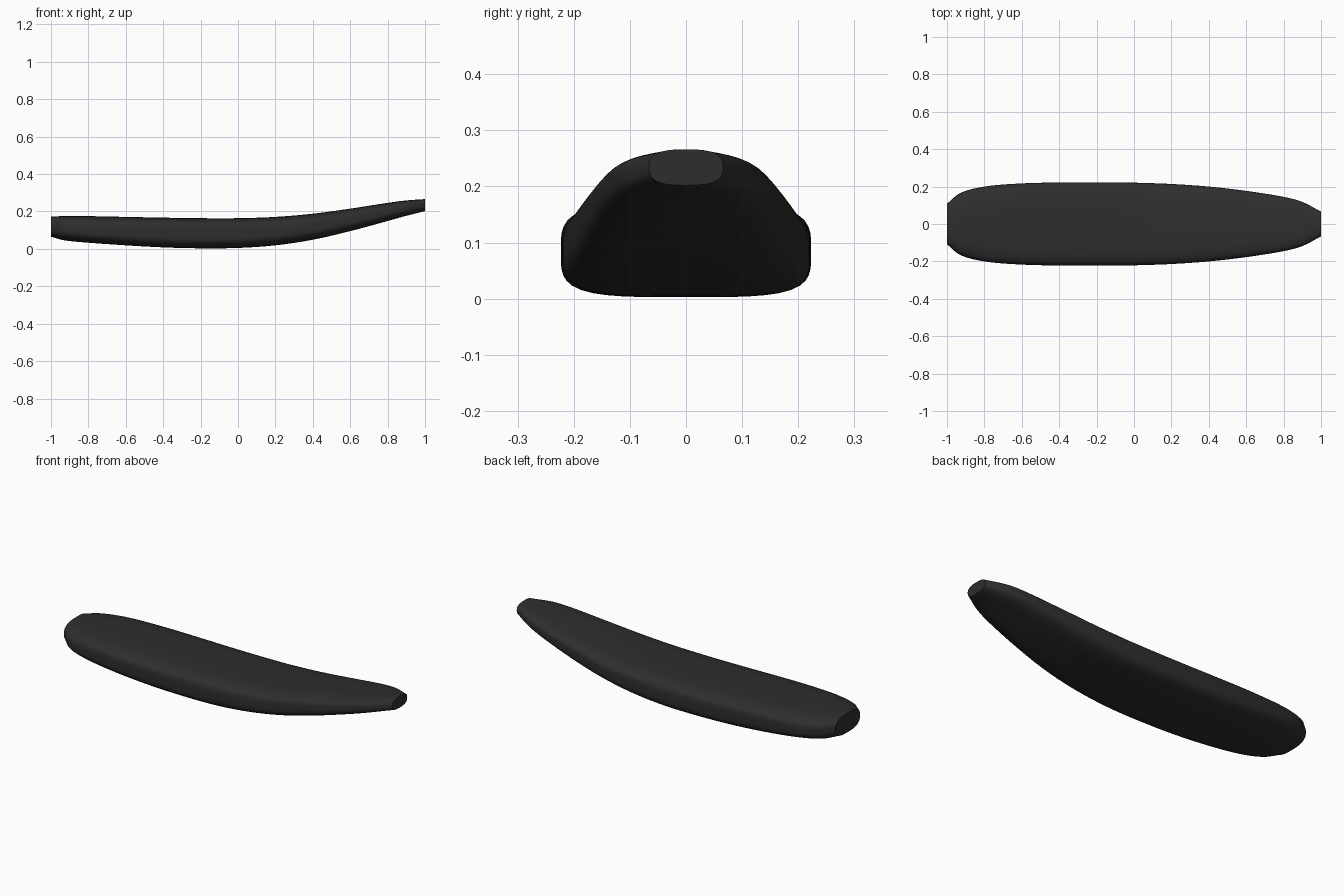
import bpy, bmesh, math

if "Cube" in bpy.data.objects:
    bpy.data.objects.remove(bpy.data.objects["Cube"])

mat = bpy.data.materials.new("charcoal")
mat.diffuse_color = (0.027, 0.027, 0.027, 1)
mat.use_nodes = True
mat.node_tree.nodes["Principled BSDF"].inputs["Base Color"].default_value = mat.diffuse_color

# Stations along the board: x, half width, bottom z, top z, corner squareness
STATIONS = [
    (-1.0, 0.108, 0.065, 0.173, 2.8), (-0.93, 0.165, 0.046, 0.175, 3.0),
    (-0.8, 0.200, 0.033, 0.175, 3.4), (-0.6, 0.217, 0.019, 0.171, 3.8),
    (-0.4, 0.222, 0.008, 0.167, 4.0), (-0.2, 0.223, 0.003, 0.164, 4.0),
    (0.0, 0.221, 0.005, 0.164, 4.0), (0.2, 0.214, 0.019, 0.171, 3.8),
    (0.4, 0.200, 0.049, 0.188, 3.6), (0.6, 0.177, 0.095, 0.215, 3.4),
    (0.8, 0.145, 0.149, 0.246, 3.2), (0.9, 0.118, 0.177, 0.259, 3.0),
    (1.0, 0.066, 0.202, 0.266, 2.8),
]
STEPS, SIDES = 5, 64


def smooth(i, t):
    """Hermite curve through the stations, allowing uneven spacing."""
    def slope(k):
        a, b = STATIONS[max(k - 1, 0)], STATIONS[min(k + 1, len(STATIONS) - 1)]
        return [(q - p) / (b[0] - a[0]) for p, q in zip(a, b)]
    a, b = STATIONS[i], STATIONS[i + 1]
    h = b[0] - a[0]
    return [(2*t**3 - 3*t*t + 1) * p + (t**3 - 2*t*t + t) * h * m
            + (3*t*t - 2*t**3) * q + (t**3 - t*t) * h * n
            for p, q, m, n in zip(a, b, slope(i), slope(i + 1))]


def ring(bm, x, w, lo, hi, n):
    """Rounded-rectangle cross-section (superellipse)."""
    out = []
    for k in range(SIDES):
        a = 2 * math.pi * k / SIDES
        c, s = math.cos(a), math.sin(a)
        r = (abs(c)**n + abs(s)**n) ** (-1 / n)
        out.append(bm.verts.new((x, w * r * c, (lo + hi) / 2 + (hi - lo) / 2 * r * s)))
    return out


# Board body: loft of the sections, closed by flat nose and tail caps
bm = bmesh.new()
sections = [smooth(i, j / STEPS) for i in range(len(STATIONS) - 1) for j in range(STEPS)]
sections.append(STATIONS[-1])
rings = [ring(bm, *s) for s in sections]
for a, b in zip(rings, rings[1:]):
    for k in range(SIDES):
        m = (k + 1) % SIDES
        bm.faces.new((a[k], a[m], b[m], b[k]))
bm.faces.new(rings[0])
bm.faces.new(rings[-1])
bmesh.ops.recalc_face_normals(bm, faces=bm.faces)
mesh = bpy.data.meshes.new("board_body")
bm.to_mesh(mesh)
bm.free()
mesh.materials.append(mat)
board = bpy.data.objects.new("board_body", mesh)
bpy.context.collection.objects.link(board)
bpy.context.view_layer.objects.active = board
board.select_set(True)
bpy.ops.object.shade_smooth_by_angle(angle=math.radians(35))
